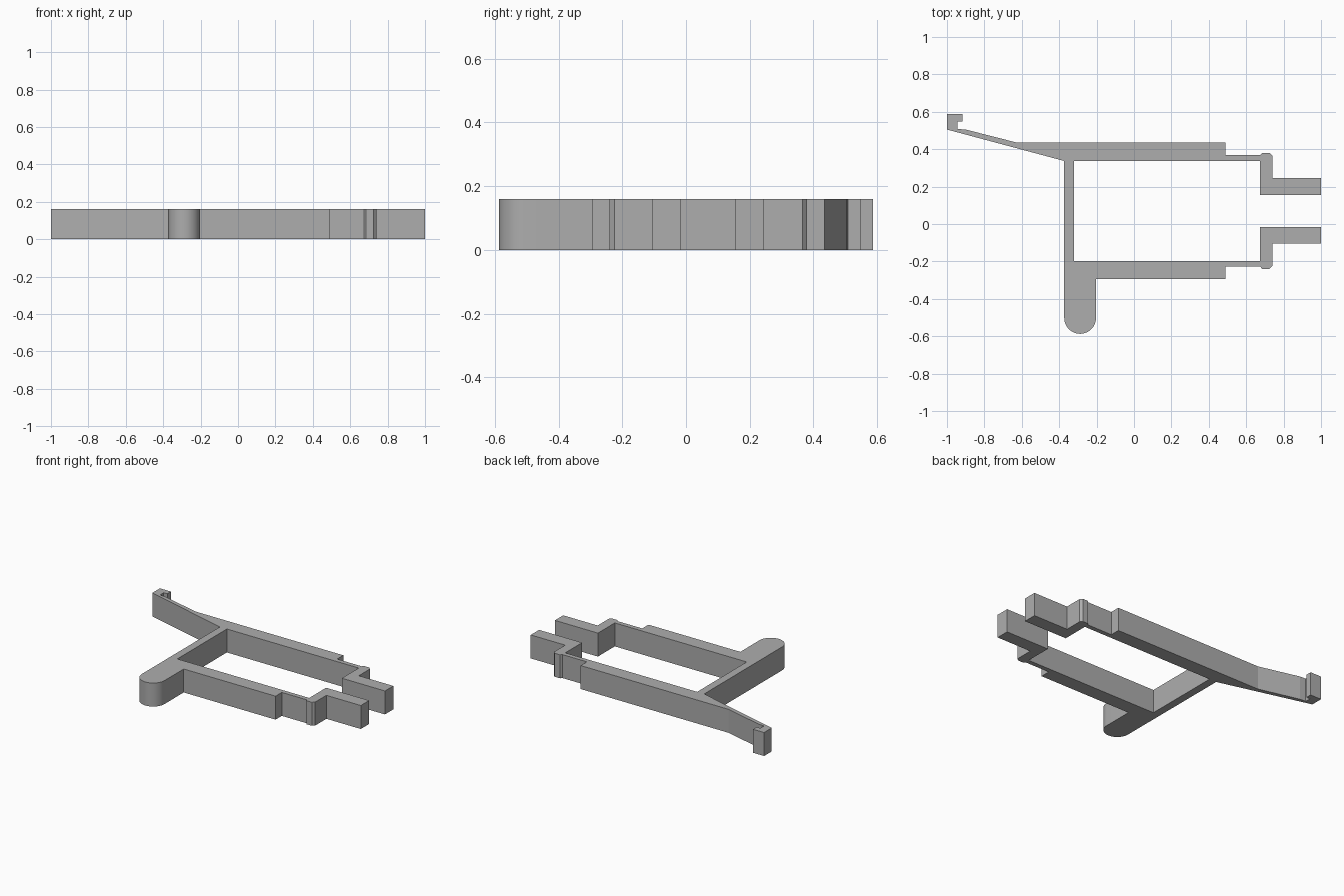
import bpy
import bmesh
from math import cos, sin, pi

cube = bpy.data.objects.get("Cube")
if cube:
    bpy.data.objects.remove(cube, do_unlink=True)

HEIGHT = 0.16
AXIS_Y = 0.07      # mirror line between the two jaws

grey = bpy.data.materials.new("plain grey")
grey.use_nodes = True
grey.diffuse_color = (0.42, 0.42, 0.42, 1)
grey.node_tree.nodes["Principled BSDF"].inputs["Base Color"].default_value = grey.diffuse_color


def extrude_outline(name, outline):
    """Raise a closed outline into a flat-topped solid."""
    bm = bmesh.new()
    face = bm.faces.new([bm.verts.new((x, y, 0)) for x, y in outline])
    raised = bmesh.ops.extrude_face_region(bm, geom=[face])["geom"]
    tops = [v for v in raised if isinstance(v, bmesh.types.BMVert)]
    bmesh.ops.translate(bm, verts=tops, vec=(0, 0, HEIGHT))
    bmesh.ops.recalc_face_normals(bm, faces=bm.faces)
    mesh = bpy.data.meshes.new(name)
    bm.to_mesh(mesh)
    bm.free()
    mesh.materials.append(grey)
    obj = bpy.data.objects.new(name, mesh)
    bpy.context.collection.objects.link(obj)
    return obj


# One jaw, from the outer beam round the prong to the inner corner:
# x, distance from the mirror line
jaw = [(0.49, 0.365), (0.49, 0.298), (0.675, 0.298), (0.685, 0.31),
       (0.725, 0.31), (0.74, 0.295), (0.74, 0.175), (1, 0.175),
       (1, 0.085), (0.675, 0.085), (0.675, 0.267), (-0.32, 0.267)]
back_jaw = [(x, AXIS_Y + d) for x, d in jaw]
front_jaw = [(x, AXIS_Y - d) for x, d in reversed(jaw)]

# Rounded foot at the front
foot_x, foot_y, radius, steps = -0.288, -0.502, 0.085, 24
foot = [(foot_x + radius, AXIS_Y - 0.365)]
foot += [(foot_x + radius * cos(pi * i / steps), foot_y - radius * sin(pi * i / steps))
         for i in range(steps + 1)]

# Slanted arm with a hooked tip
arm = [(-0.373, 0.337), (-1, 0.505), (-1, 0.587), (-0.917, 0.587),
       (-0.917, 0.548), (-0.944, 0.548), (-0.944, 0.508), (-0.9, 0.505),
       (-0.625, AXIS_Y + 0.365)]

clip = extrude_outline("clip_frame", back_jaw + front_jaw + foot + arm)

# Smooth the foot, keep every corner crisp
bpy.ops.object.select_all(action="DESELECT")
clip.select_set(True)
bpy.context.view_layer.objects.active = clip
bpy.ops.object.shade_smooth_by_angle(angle=pi / 18)
